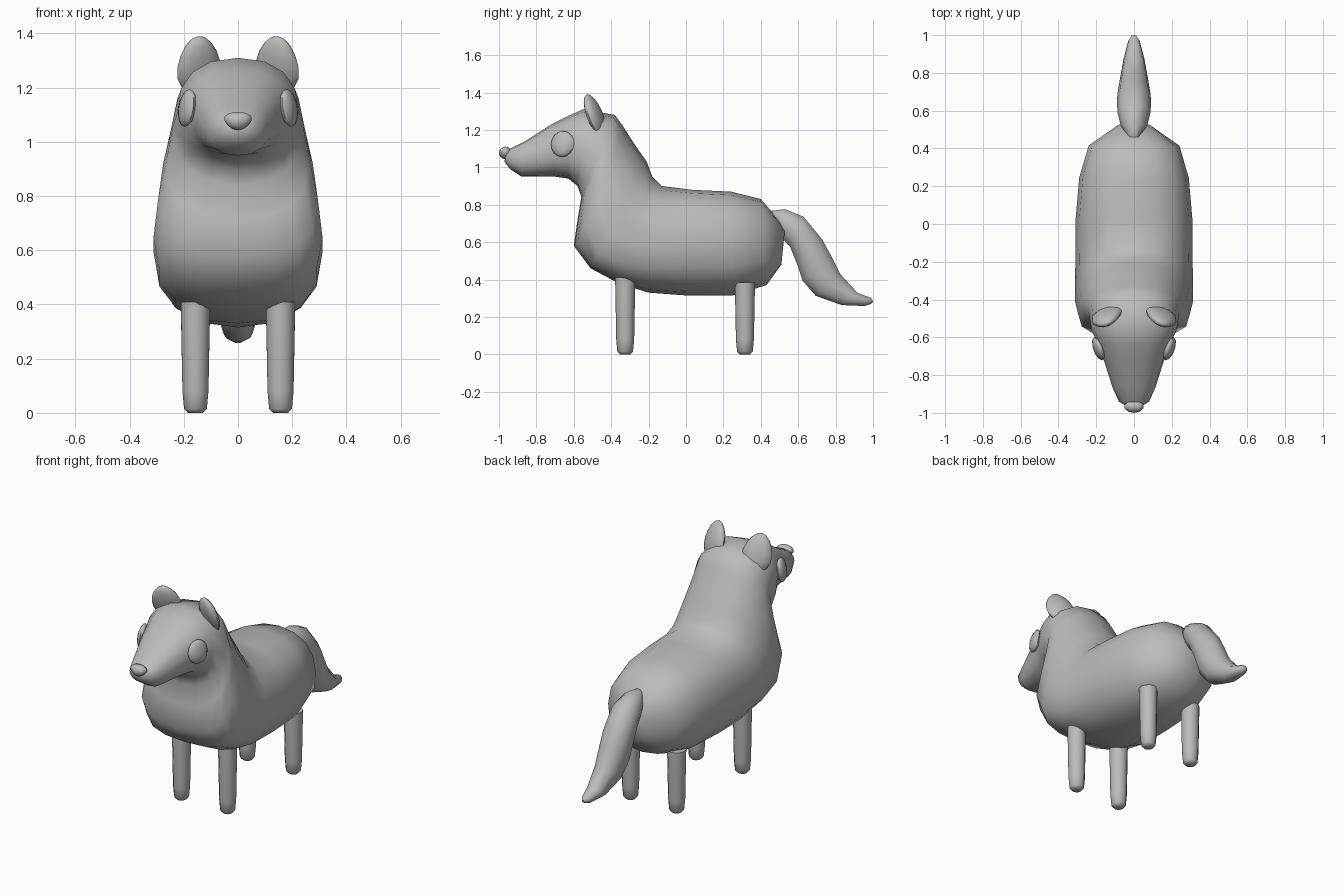
import bpy, bmesh, math
from mathutils import Matrix, Vector, Euler

if "Cube" in bpy.data.objects:
    bpy.data.objects.remove(bpy.data.objects["Cube"], do_unlink=True)

grey = bpy.data.materials.new("plain grey")
grey.use_nodes = True
grey.diffuse_color = (0.5, 0.5, 0.5, 1)
grey.node_tree.nodes["Principled BSDF"].inputs["Base Color"].default_value = (0.5, 0.5, 0.5, 1)


def finish(bm, name):
    """Turn a bmesh into a smooth shaded grey object."""
    bmesh.ops.recalc_face_normals(bm, faces=bm.faces)
    mesh = bpy.data.meshes.new(name)
    bm.to_mesh(mesh)
    bm.free()
    mesh.materials.append(grey)
    obj = bpy.data.objects.new(name, mesh)
    bpy.context.collection.objects.link(obj)
    bpy.ops.object.select_all(action='DESELECT')
    obj.select_set(True)
    bpy.context.view_layer.objects.active = obj
    bpy.ops.object.shade_smooth_by_angle(angle=math.radians(60))
    return obj


def signed_pow(v, p):
    return math.copysign(abs(v) ** p, v)


def loft(name, sections, sides, p=1.0):
    """Skin rings given as (top y, top z, bottom y, bottom z, half width, skew)."""
    bm = bmesh.new()
    rings = []
    for ty, tz, by, bz, w, skew in sections:
        top, bottom = Vector((0, ty, tz)), Vector((0, by, bz))
        ring = []
        for i in range(sides):
            a = 2 * math.pi * i / sides
            s = signed_pow(math.sin(a), p)
            t = s + skew * (1 - s * s)       # negative skew: widest point lower
            co = (top + bottom) / 2 + (top - bottom) / 2 * t
            co.x = w * signed_pow(math.cos(a), p)
            ring.append(bm.verts.new(co))
        rings.append(ring)
    for r0, r1 in zip(rings, rings[1:]):
        for i in range(sides):
            j = (i + 1) % sides
            bm.faces.new((r0[i], r0[j], r1[j], r1[i]))
    bm.faces.new(rings[0])
    bm.faces.new(rings[-1])
    return finish(bm, name)


def blob(name, loc, size, rot=(0, 0, 0), taper=0.0, segs=12, rows=8):
    """Ellipsoid whose width changes with height by the taper."""
    bm = bmesh.new()
    bmesh.ops.create_uvsphere(bm, u_segments=segs, v_segments=rows, radius=1)
    for v in bm.verts:
        v.co.x *= 1 + taper * v.co.z
    bm.transform(Matrix.LocRotScale(Vector(loc), Euler(rot), Vector(size)))
    return finish(bm, name)


# Body, neck and head in one skin, from rump to muzzle
loft("body_and_head", [
    (0.53, 0.68, 0.51, 0.48, 0.09, 0),
    (0.40, 0.83, 0.43, 0.37, 0.24, 0),
    (0.24, 0.87, 0.25, 0.315, 0.29, 0),
    (0.03, 0.88, 0.00, 0.315, 0.31, 0),
    (-0.13, 0.90, -0.20, 0.33, 0.31, -0.1),
    (-0.18, 0.95, -0.36, 0.38, 0.312, -0.25),
    (-0.21, 1.03, -0.51, 0.46, 0.312, -0.35),
    (-0.28, 1.13, -0.60, 0.58, 0.295, -0.25),
    (-0.33, 1.21, -0.58, 0.72, 0.265, -0.15),
    (-0.38, 1.28, -0.56, 0.84, 0.24, 0),
    (-0.55, 1.31, -0.58, 0.90, 0.225, 0),
    (-0.64, 1.27, -0.63, 0.94, 0.19, 0),
    (-0.72, 1.23, -0.70, 0.95, 0.163, 0),
    (-0.86, 1.14, -0.88, 0.95, 0.112, 0),
    (-0.94, 1.10, -0.94, 0.99, 0.08, 0),
    (-0.965, 1.075, -0.97, 1.03, 0.035, 0),
], 16, 0.85)

# Bushy tail
loft("tail", [
    (0.46, 0.77, 0.47, 0.70, 0.03, 0),
    (0.53, 0.78, 0.51, 0.62, 0.07, 0),
    (0.63, 0.74, 0.555, 0.57, 0.088, 0),
    (0.73, 0.62, 0.59, 0.48, 0.09, 0),
    (0.78, 0.53, 0.62, 0.39, 0.086, 0),
    (0.83, 0.43, 0.69, 0.31, 0.076, 0),
    (0.92, 0.33, 0.83, 0.262, 0.055, 0),
    (0.985, 0.305, 0.955, 0.257, 0.03, 0),
    (1.0, 0.288, 0.995, 0.272, 0.012, 0),
], 10)

# Nose
blob("nose", (0, -0.966, 1.077), (0.052, 0.034, 0.034), taper=0.3, segs=10, rows=6)

for side, label in ((1, "left"), (-1, "right")):
    # Ears tilt forward and lean outward
    blob(label + "_ear", (side * 0.145, -0.49, 1.285), (0.085, 0.035, 0.113),
         (0.35, side * 0.15, side * -0.35), taper=-0.2)
    # Flat round eyes on the sides of the head
    blob(label + "_eye", (side * 0.188, -0.66, 1.125), (0.026, 0.066, 0.07),
         (0, side * -0.15, side * -0.35), segs=10, rows=8)
    # Legs with rounded feet
    for end, y, top in (("front", -0.325, 0.41), ("back", 0.315, 0.385)):
        bm = bmesh.new()
        rings = []
        for z, r in ((0, 0.028), (0.015, 0.042), (0.08, 0.048), (top, 0.054)):
            rings.append([bm.verts.new((side * 0.157 + r * math.cos(a), y + r * math.sin(a), z))
                          for a in (math.tau * i / 12 for i in range(12))])
        for r0, r1 in zip(rings, rings[1:]):
            for i in range(12):
                j = (i + 1) % 12
                bm.faces.new((r0[i], r0[j], r1[j], r1[i]))
        bm.faces.new(rings[0])
        bm.faces.new(rings[-1])
        finish(bm, f"{end}_{label}_leg")
